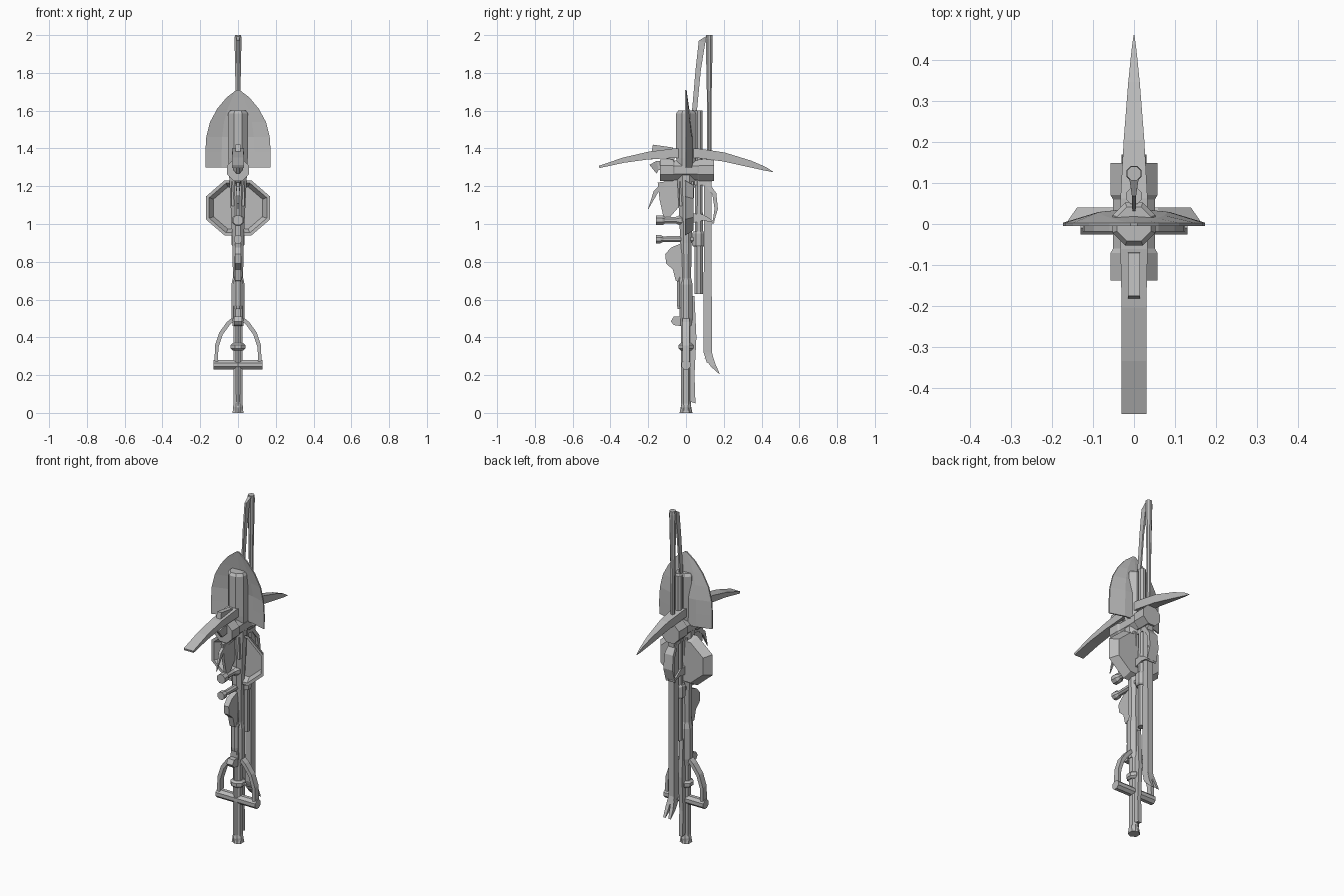
import bpy, bmesh, math
from mathutils import Vector

steel = bpy.data.materials.new("plain grey")
steel.diffuse_color = (0.5, 0.5, 0.5, 1)


def finish(name, bm):
    bmesh.ops.recalc_face_normals(bm, faces=bm.faces)
    me = bpy.data.meshes.new(name)
    bm.to_mesh(me)
    bm.free()
    me.materials.append(steel)
    ob = bpy.data.objects.new(name, me)
    bpy.context.collection.objects.link(ob)
    return ob


def loft(name, rings):
    """Skin a list of equal-length point rings and cap both ends."""
    bm = bmesh.new()
    vs = [[bm.verts.new(p) for p in r] for r in rings]
    n = len(vs[0])
    for a, b in zip(vs, vs[1:]):
        for i in range(n):
            j = (i + 1) % n
            bm.faces.new((a[i], a[j], b[j], b[i]))
    bm.faces.new(vs[0])
    bm.faces.new(vs[-1])
    return finish(name, bm)


def lathe(name, prof, y=0, sides=8, axis='Z', z=0):
    """Profile of (position along axis, radius)."""
    rings = []
    for h, r in prof:
        ring = []
        for i in range(sides):
            a = math.tau * (i + 0.5) / sides
            c, s = r * math.cos(a), r * math.sin(a)
            ring.append({'Z': (c, y + s, h), 'Y': (c, h, z + s), 'X': (h, y + c, z + s)}[axis])
        rings.append(ring)
    return loft(name, rings)


def bar(name, path):
    """Bar in the yz plane: points of (y, z, half thickness, half width in x)."""
    rings = []
    for i, (y, z, t, w) in enumerate(path):
        p, q = path[max(i - 1, 0)], path[min(i + 1, len(path) - 1)]
        d = Vector((q[0] - p[0], q[1] - p[1])).normalized()
        ny, nz = -d.y * t, d.x * t
        rings.append([(w, y + ny, z + nz), (-w, y + ny, z + nz),
                      (-w, y - ny, z - nz), (w, y - ny, z - nz)])
    return loft(name, rings)


def plate(name, pts, w):
    """Flat yz outline given thickness in x."""
    return loft(name, [[(s * w, y, z) for y, z in pts] for s in (-1, 1)])


# Bat with end knob
lathe("bat", [(0, .03), (.03, .03), (.05, .024), (.5, .026), (.9, .032), (1.15, .045),
              (1.35, .056), (1.585, .056), (1.6, .045)])

# Shovel: dished blade, socket, shaft and D grip
rows = [(1.3, .172), (1.38, .173), (1.46, .168), (1.54, .148), (1.61, .11), (1.67, .06), (1.71, .008)]
rings = []
for z, w in rows:
    depth = .035 * min(1, (1.71 - z) / .25)
    us = [-1, -.5, 0, .5, 1]
    front = [(u * w, depth * (1 - u * u) - .005, z) for u in us]
    back = [(u * w, depth * (1 - u * u) + .003, z) for u in reversed(us)]
    rings.append(front + back)
loft("shovel_blade", rings)
lathe("shovel_shaft", [(.46, .03), (.5, .038), (.68, .038), (.72, .028), (1.2, .028), (1.4, .022)])
lathe("shovel_grip_bar", [(-.13, .027), (.13, .027)], axis='X', z=.255)
for s in (-1, 1):
    arc = [(.115, .27), (.113, .35), (.09, .42), (.05, .475), (.02, .5)]
    loft("shovel_grip_arm", [[(s * (x + dx), dy, z + dz) for dx, dy, dz in
         ((.009, -.018, .006), (.009, .018, .006), (-.009, .018, -.006), (-.009, -.018, -.006))]
         for x, z in arc])

# Sledgehammer
lathe("sledge_head", [(-.137, .062), (-.07, .062), (-.06, .055), (.06, .055), (.07, .062), (.148, .062)],
      axis='Y', z=1.285)
lathe("sledge_handle", [(0, .034), (.04, .026), (1.36, .028)], sides=6)

# Pickaxe: flat mattock side to the front, point to the back
bar("pickaxe_head", [(-.46, 1.302, .006, .031), (-.33, 1.338, .014, .031), (-.2, 1.362, .02, .03),
                     (-.06, 1.375, .025, .033), (.06, 1.375, .025, .033), (.2, 1.355, .024, .025),
                     (.34, 1.318, .018, .014), (.42, 1.292, .01, .006), (.46, 1.276, .001, .001)])

# Frying pan: hollow octagon opening to the front
bm = bmesh.new()
rings = []
for y, r in ((.04, .15), (-.005, .184), (-.005, .165), (.03, .14)):
    rings.append([bm.verts.new((r * math.cos(math.tau * (i + .5) / 8), y,
                                1.085 + .86 * r * math.sin(math.tau * (i + .5) / 8)))
                  for i in range(8)])
for a, b in zip(rings, rings[1:]):
    for i in range(8):
        bm.faces.new((a[i], a[(i + 1) % 8], b[(i + 1) % 8], b[i]))
bm.faces.new(rings[0])
bm.faces.new(rings[-1])
finish("pan_bowl", bm)
bar("pan_handle", [(.01, .95, .012, .02), (-.01, .86, .012, .018), (-.02, .5, .015, .024)])

# Axe blade
plate("axe_blade", [(-.15, 1.22), (-.03, 1.23), (.04, 1.22), (.04, 1.09), (-.03, 1.1),
                    (-.09, 1.03), (-.12, 1.04), (-.14, 1.13)], .008)
bar("axe_eye", [(-.035, 1.16, .065, .034), (.04, 1.16, .065, .034)])

# Climbing axe: drooping pick in front, adze behind
bar("climbing_pick", [(-.03, 1.235, .016, .016), (-.11, 1.215, .014, .012), (-.16, 1.17, .012, .008),
                      (-.2, 1.08, .001, .002)])
bar("climbing_adze", [(.03, 1.22, .012, .015), (.11, 1.215, .012, .02), (.15, 1.16, .011, .028),
                      (.16, 1.08, .009, .03), (.142, 1.0, .003, .03)])

# Wrench jaw above the hammer head
plate("upper_jaw", [(-.175, 1.42), (-.07, 1.405), (-.06, 1.34), (-.14, 1.35), (-.19, 1.34)], .014)
bar("lower_jaw", [(-.06, 1.31, .025, .03), (-.15, 1.31, .025, .024), (-.175, 1.29, .03, .008)])

# Long rear bar with splayed claw
bar("rear_bar", [(.125, 1.36, .018, .016), (.115, 1.2, .02, .018), (.115, .32, .022, .018), (.13, .27, .02, .02)])
for s in (-1, 1):
    loft("rear_bar_claw", [[(s * x0, y - t, z - t * .5), (s * x1, y - t, z - t * .5),
                            (s * x1, y + t, z + t * .5), (s * x0, y + t, z + t * .5)]
                           for x0, x1, y, z, t in ((0, .02, .118, .3, .02), (.004, .025, .145, .25, .012),
                                                   (.01, .024, .178, .205, .001))])

# Tall saw at the back: post and slanting blade
lathe("saw_post", [(1.3, .011), (1.7, .014), (1.98, .02), (2.0, .018)], y=.123)
bar("saw_blade", [(.118, 1.995, .005, .012), (.085, 1.965, .018, .005), (.065, 1.82, .014, .005),
                  (.045, 1.6, .013, .004), (.035, 1.4, .012, .004)])

# Pipe with collar
lathe("pipe", [(.63, .024), (.9, .024), (1.2, .021), (1.6, .021)], y=.068)
lathe("pipe_collar", [(.88, .03), (.89, .036), (.95, .036), (.96, .03)], y=.066)

# Claw hammer
lathe("hammer_face", [(-.16, .028), (-.125, .028), (-.11, .018), (-.05, .02), (-.03, .032), (.035, .032)],
      axis='Y', z=1.02)
for s in (-1, 1):
    loft("hammer_claw", [[(s * x0, y, z - t), (s * x1, y, z - t), (s * x1, y, z + t), (s * x0, y, z + t)]
         for x0, x1, y, z, t in ((0, .022, .03, 1.03, .026), (.003, .026, .09, 1.035, .016),
                                 (.008, .03, .15, 1.01, .003))])

# Small hammer
lathe("small_hammer_head", [(-.16, .024), (-.135, .024), (-.12, .016), (-.03, .018), (.04, .022)],
      axis='Y', z=.92)

# Adjustable wrench head and trim on the handles
plate("wrench_head", [(-.02, .9), (-.08, .875), (-.11, .84), (-.105, .79), (-.07, .76),
                      (-.055, .7), (-.02, .69), (-.02, .78)], .016)
plate("handle_catch", [(-.03, .51), (-.065, .51), (-.08, .485), (-.065, .465), (-.03, .46)], .02)
lathe("handle_ring", [(.33, .03), (.34, .042), (.36, .042), (.37, .03)])
plate("handle_spine", [(.02, .06), (.05, .05), (.045, .2), (.055, .4), (.045, .62), (.02, .62)], .012)
lathe("front_grip", [(.55, .022), (.57, .025), (.7, .025), (.72, .02)], y=-.024)
